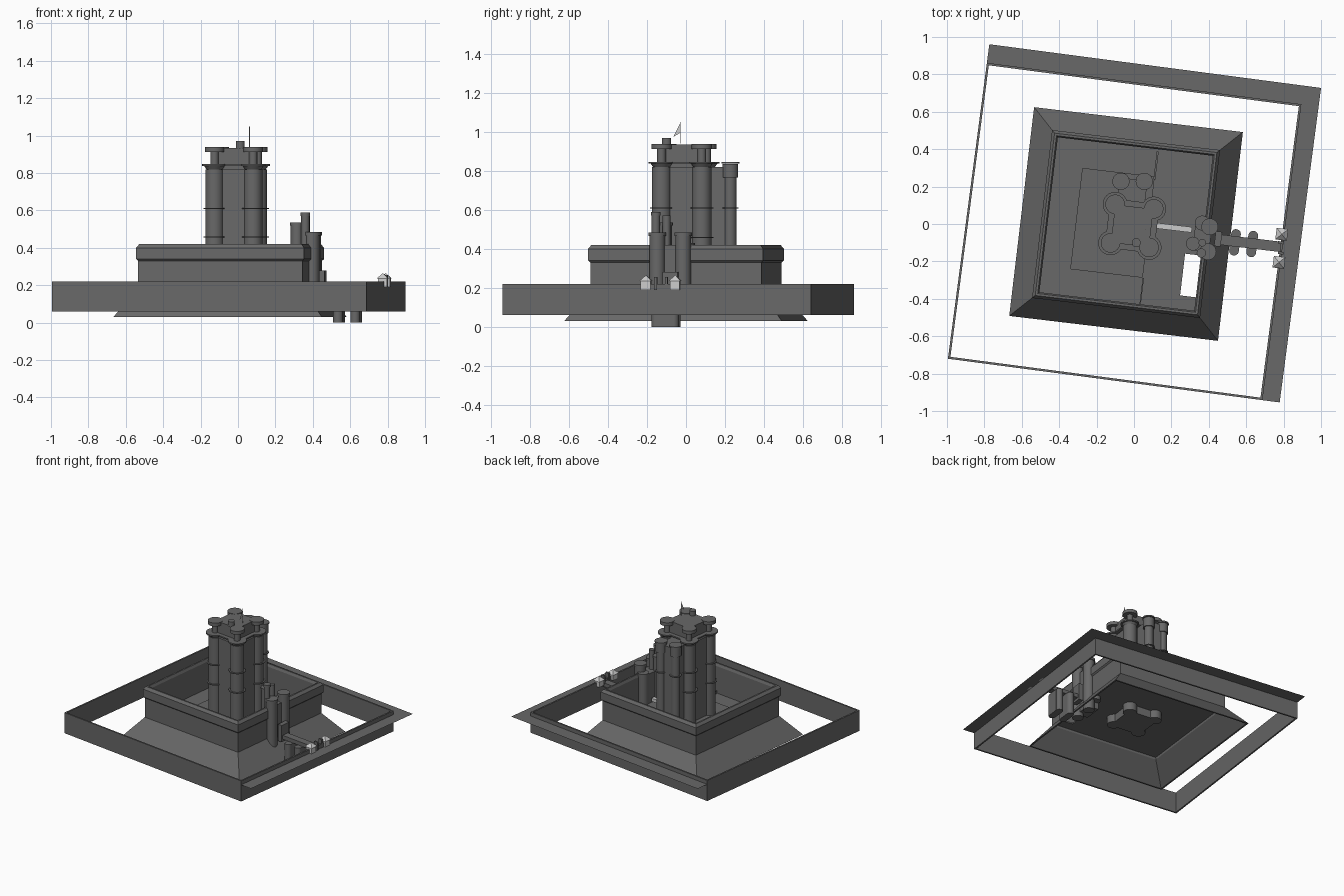
import bpy, bmesh
from math import radians, cos, sin, pi

if "Cube" in bpy.data.objects:
    bpy.data.objects.remove(bpy.data.objects["Cube"])

turn = radians(-7.5)          # everything is turned slightly; outer wall first


def at(lx, ly, o=(0, 0)):
    """Turned castle coordinates to world coordinates."""
    return o[0] + lx * cos(turn) - ly * sin(turn), o[1] + lx * sin(turn) + ly * cos(turn)


def mesh(name, verts, faces):
    me = bpy.data.meshes.new(name)
    me.from_pydata(verts, [], faces)
    bm = bmesh.new()
    bm.from_mesh(me)
    bmesh.ops.recalc_face_normals(bm, faces=bm.faces)
    bm.to_mesh(me)
    bm.free()
    ob = bpy.data.objects.new(name, me)
    bpy.context.collection.objects.link(ob)
    return ob


def box(name, p, sx, sy, z0, z1):
    bpy.ops.mesh.primitive_cube_add(size=1, location=(p[0], p[1], (z0 + z1) / 2), rotation=(0, 0, turn))
    ob = bpy.context.object
    ob.name = name
    ob.scale = (sx, sy, z1 - z0)
    return ob


def cyl(name, p, r, z0, z1, n=24, r2=None, smooth=True):
    bpy.ops.mesh.primitive_cone_add(vertices=n, radius1=r, radius2=r if r2 is None else r2, depth=z1 - z0,
                                    location=(p[0], p[1], (z0 + z1) / 2),
                                    rotation=(0, 0, turn + pi / n))
    ob = bpy.context.object
    ob.name = name
    if smooth:
        bpy.ops.object.shade_smooth_by_angle(angle=radians(35))
    return ob


def square_ring(name, o, hx, hy, profile):
    """Sweep a closed (inset, z) profile round a rectangle."""
    verts, faces, n = [], [], len(profile)
    for sx, sy in ((-1, -1), (1, -1), (1, 1), (-1, 1)):
        for d, z in profile:
            verts.append((*at(sx * (hx - d), sy * (hy - d), o), z))
    for i in range(4):
        for j in range(n):
            a, b = i * n, (i + 1) % 4 * n
            k = (j + 1) % n
            faces.append((a + j, b + j, b + k, a + k))
    return mesh(name, verts, faces)


# Outer wall and the flat ledge along its north and east sides
OUT = (-0.05, -0.04)
HX, HY = 0.848, 0.798
square_ring("outer_wall", OUT, HX, HY, [(0, .06), (0, .22), (.012, .22), (.012, .06)])


def ledge(name, x0, x1, y0, y1):
    mesh(name, [(*at(x, y, OUT), .19) for x, y in ((x0, y0), (x1, y0), (x1, y1), (x0, y1))], [(0, 1, 2, 3)])


ledge("north_ledge", -HX, HX + .093, HY, HY + .1)
ledge("east_ledge", HX, HX + .093, -HY, HY)

# Curtain wall with sloping skirt and overhanging parapet
turn = radians(-6.8)
YARD = (-0.0425, 0)
square_ring("curtain_wall", YARD, .562, .562,
            [(0, .03), (.12, .18), (.12, .33), (.11, .34), (.11, .40), (.125, .42),
             (.137, .42), (.145, .40), (.145, .19), (.14, .165), (.012, .03)])


# Courtyard floor with an opening beside the east wall
def floor(name, x0, x1, y0, y1, z0=.18, z1=.19):
    box(name, at((x0 + x1) / 2, (y0 + y1) / 2), x1 - x0, y1 - y0, z0, z1)


floor("courtyard_floor", -.465, .29, -.425, .415)
floor("courtyard_floor_south_east", .29, .378, -.425, -.35)
floor("courtyard_floor_north_east", .29, .378, -.125, .415)
floor("raised_yard", -.31, .08, -.28, .265, .19, .205)
floor("yard_divider_north", .075, .085, .25, .40, .19, .24)
floor("yard_divider_south", .08, .087, -.42, -.28, .19, .21)
walkway = box("yard_walkway", (.215, -.02), .19, .03, .21, .235)

# Keep: square core with four round corner turrets, galleries follow the plan
KEEP = (-0.01, -0.01)
box("keep_core", KEEP, .245, .245, .12, .82)
box("keep_crown_core", KEEP, .205, .205, .82, .935)
box("keep_gallery", KEEP, .265, .265, .837, .847)
for i, (sx, sy) in enumerate(((-1, -1), (1, -1), (1, 1), (-1, 1))):
    p = at(sx * .104, sy * .104, KEEP)
    cyl(f"keep_turret_{i}", p, .049, .12, .82)
    cyl(f"turret_corbel_{i}", p, .04, .815, .837, r2=.055)
    cyl(f"turret_gallery_{i}", p, .066, .837, .847)
    cyl(f"turret_post_{i}", p, .022, .847, .912)
    cyl(f"turret_crown_{i}", p, .052, .912, .938)
    for z in (.455, .607):
        cyl(f"turret_band_{i}", p, .06, z, z + .006)
cyl("roof_chimney", (.012, -.10), .024, .93, .97)

# Pennant on the roof
flag = [cyl("flag_pole", (.062, -.03), .002, .94, 1.05, 6, smooth=False),
        mesh("pennant", [(.062, -.03, 1.045), (.06, -.065, .975), (.062, -.03, .995)], [(0, 1, 2)])]

# North annex of the keep
box("annex_core", (-.01, .175), .15, .13, .19, .82)
for side, x in (("west", -.07), ("east", .055)):
    p = (x, .228)
    cyl(f"annex_turret_{side}", p, .032, .19, .82)
    cyl(f"annex_turret_head_{side}", p, .04, .765, .835)
    cyl(f"annex_gallery_{side}", p, .046, .837, .847)
    cyl(f"annex_band_{side}", p, .042, .607, .613)

# Gatehouse in the east wall
box("gatehouse", (.365, -.075), .09, .14, .1, .42)
for side, p in (("south", (.395, -.148)), ("north", (.405, -.015))):
    cyl(f"gate_tower_{side}", p, .04, .07, .465)
    cyl(f"gate_tower_cap_{side}", p, .045, .465, .485)
cyl("gate_rear_tower", (.315, -.105), .033, .15, .52)
cyl("gate_rear_tower_cap", (.315, -.105), .037, .52, .535)
cyl("gate_stair_turret", (.36, -.155), .022, .15, .57)
cyl("gate_stair_turret_cap", (.36, -.155), .025, .57, .59)
cyl("gate_round_tower", (.365, .005), .04, .15, .43)
cyl("gate_watch_turret", (.365, -.10), .02, .42, .57)
box("gate_porch", (.45, -.08), .035, .08, .15, .28)

# Bridge on round-ended piers
box("bridge_deck", (.615, -.102), .35, .055, .17, .2)
for i, p in enumerate(((.54, -.098), (.632, -.107))):
    box(f"bridge_pier_{i}", p, .052, .09, 0, .17)
    for s in (-1, 1):
        cyl(f"pier_end_{i}", at(0, s * .045, p), .026, 0, .17, 16)

# Outer gate: two small pyramid-roofed lodges, paler than the rest
lodges = []
for side, p in (("north", (.79, -.055)), ("south", (.775, -.205))):
    lodges.append(box(f"lodge_{side}", p, .05, .05, .19, .235))
    lodges.append(cyl(f"lodge_roof_{side}", p, .044, .235, .265, 4, 0, False))
for side, y in (("north", -.1), ("south", -.155)):
    box(f"outer_gate_post_{side}", (.785, y), .03, .014, .19, .255)

# Dark stone everywhere except the pale parts
stone = bpy.data.materials.new("dark_stone")
stone.diffuse_color = (.14, .14, .14, 1)
stone.use_nodes = True
stone.node_tree.nodes["Principled BSDF"].inputs["Base Color"].default_value = stone.diffuse_color
pale = [walkway] + flag + lodges
for ob in bpy.data.objects:
    if ob not in pale:
        ob.data.materials.append(stone)
